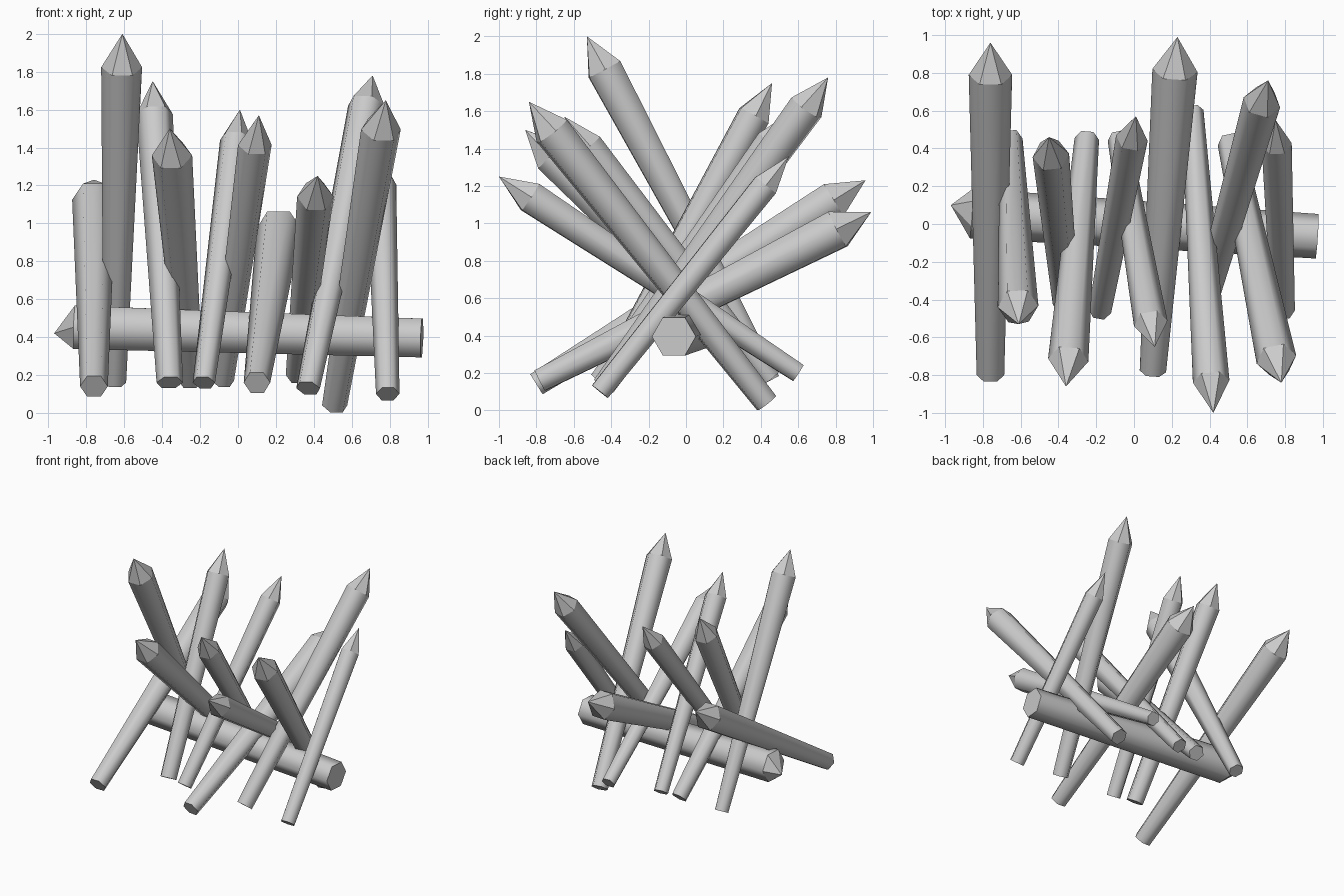
import bpy
import bmesh
from math import cos, sin, pi
from mathutils import Vector

if "Cube" in bpy.data.objects:
    bpy.data.objects.remove(bpy.data.objects["Cube"])

SIDES = 6
GREY = (0.6, 0.6, 0.6, 1.0)

wood = bpy.data.materials.new("grey_wood")
wood.use_nodes = True
wood.diffuse_color = GREY
wood.node_tree.nodes["Principled BSDF"].inputs["Base Color"].default_value = GREY


def stake(name, base, tip, base_r, top_r, tip_len=0.2, skew=(0, 0, 0)):
    """Tapered six-sided pole from base to tip, with a sharpened end."""
    base, tip = Vector(base), Vector(tip)
    axis = (tip - Vector(skew) - base)
    turn = axis.to_track_quat('Z', 'Y')
    shoulder = base + axis - axis.normalized() * tip_len

    bm = bmesh.new()

    def ring(centre, radius):
        angles = [2 * pi * i / SIDES for i in range(SIDES)]
        return [bm.verts.new(centre + turn @ Vector((radius * cos(a), radius * sin(a), 0)))
                for a in angles]

    low, high = ring(base, base_r), ring(shoulder, top_r)
    point = bm.verts.new(tip)
    bm.faces.new(low[::-1])
    for i in range(SIDES):
        j = (i + 1) % SIDES
        # Rounded shaft shading, flat cut faces on the point
        bm.faces.new((low[i], low[j], high[j], high[i])).smooth = True
        bm.faces.new((high[i], high[j], point))

    mesh = bpy.data.meshes.new(name)
    bm.to_mesh(mesh)
    bm.free()
    mesh.materials.append(wood)
    obj = bpy.data.objects.new(name, mesh)
    bpy.context.collection.objects.link(obj)
    return obj


# Horizontal log that ties the barricade together
stake("cross_log", (0.97, -0.065, 0.395), (-0.97, 0.1, 0.42), 0.118, 0.132, 0.11,
      skew=(0, 0.037, -0.035))

# Stakes leaning to the back: base, tip, base radius, shoulder radius
back_stakes = [
    ((-0.76, -0.80, 0.14), (-0.76, 0.96, 1.23), 0.073, 0.115),
    ((-0.36, -0.42, 0.16), (-0.45, 0.46, 1.75), 0.07, 0.097),
    ((-0.18, -0.46, 0.16), (0.01, 0.57, 1.60), 0.06, 0.085),
    ((0.10, -0.78, 0.16), (0.23, 0.99, 1.06), 0.07, 0.12),
    ((0.37, -0.44, 0.13), (0.71, 0.76, 1.78), 0.065, 0.1),
    ((0.79, -0.46, 0.10), (0.75, 0.55, 1.36), 0.062, 0.08),
]

# Stakes leaning to the front
front_stakes = [
    ((-0.65, 0.45, 0.16), (-0.61, -0.53, 2.0), 0.06, 0.108),
    ((-0.25, 0.45, 0.17), (-0.36, -0.86, 1.50), 0.065, 0.107),
    ((-0.08, 0.45, 0.17), (0.11, -0.65, 1.57), 0.06, 0.09),
    ((0.31, 0.60, 0.20), (0.42, -1.0, 1.25), 0.058, 0.097),
    ((0.51, 0.43, 0.04), (0.78, -0.84, 1.65), 0.068, 0.107),
]

for side, rows in (("back", back_stakes), ("front", front_stakes)):
    for n, row in enumerate(rows, 1):
        stake(f"{side}_leaning_stake_{n}", *row)
